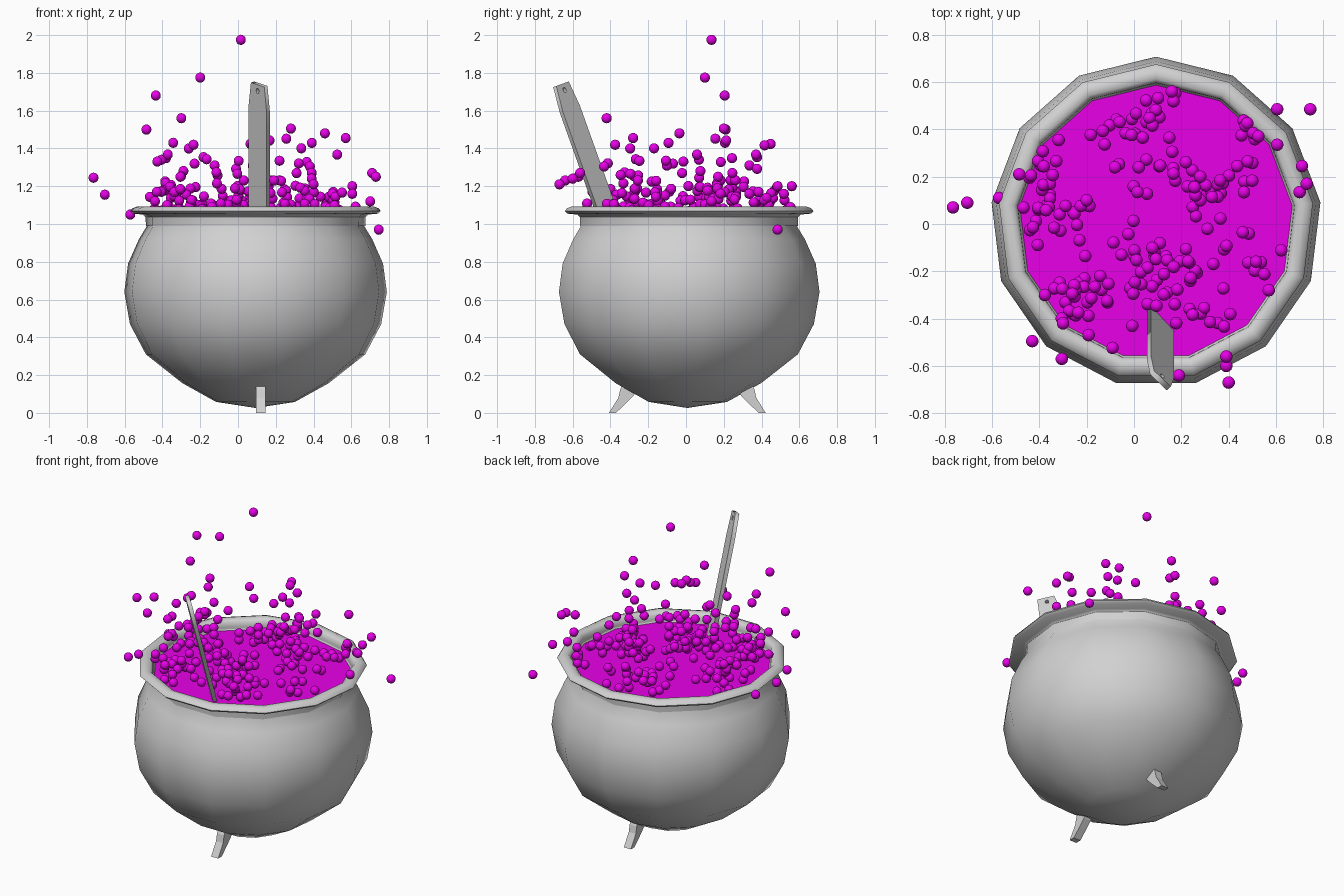
import bpy
import bmesh
import math
import random
from mathutils import Matrix, Vector

if "Cube" in bpy.data.objects:
    bpy.data.objects.remove(bpy.data.objects["Cube"])

CENTRE = Vector((0.093, 0.007, 0))
SIDES = 13
random.seed(7)


def material(name, rgb):
    mat = bpy.data.materials.new(name)
    mat.use_nodes = True
    mat.diffuse_color = (*rgb, 1)
    mat.node_tree.nodes["Principled BSDF"].inputs["Base Color"].default_value = (*rgb, 1)
    return mat


iron = material("iron grey", (0.64, 0.64, 0.64))
magenta = material("magenta brew", (0.8, 0, 0.8))


def finish(name, bm, mat, smooth=None):
    mesh = bpy.data.meshes.new(name)
    bm.to_mesh(mesh)
    bm.free()
    obj = bpy.data.objects.new(name, mesh)
    bpy.context.collection.objects.link(obj)
    mesh.materials.append(mat)
    if smooth:
        bpy.ops.object.select_all(action="DESELECT")
        obj.select_set(True)
        bpy.context.view_layer.objects.active = obj
        bpy.ops.object.shade_smooth_by_angle(angle=math.radians(smooth))
    return obj


def lathe(name, profile, mat, smooth=None):
    """Turn a radius/height profile about the pot's axis."""
    bm = bmesh.new()
    verts = [bm.verts.new((CENTRE.x, CENTRE.y + r, z)) for r, z in profile]
    edges = [bm.edges.new(pair) for pair in zip(verts, verts[1:])]
    bmesh.ops.spin(bm, geom=verts + edges, cent=CENTRE, axis=(0, 0, 1),
                   angle=math.tau, steps=SIDES, use_duplicate=False)
    bmesh.ops.remove_doubles(bm, verts=bm.verts, dist=0.0005)
    bmesh.ops.recalc_face_normals(bm, faces=bm.faces)
    return finish(name, bm, mat, smooth)


# Round pot with flared rim and inner lip
lathe("pot", [
    (0, 0.026), (0.21, 0.058), (0.39, 0.157), (0.585, 0.31), (0.67, 0.47),
    (0.7, 0.64), (0.68, 0.79), (0.622, 0.92), (0.582, 0.985), (0.58, 1.03),
    (0.6, 1.05), (0.655, 1.055), (0.668, 1.068), (0.657, 1.083), (0.632, 1.092),
    (0.606, 1.09), (0.59, 1.075), (0.587, 1.05), (0.585, 0.99)], iron, 60)

# Brew surface
bm = bmesh.new()
bmesh.ops.create_circle(bm, cap_ends=True, segments=SIDES, radius=0.586,
                        matrix=Matrix.Translation(CENTRE + Vector((0, 0, 1.03))))
finish("brew_surface", bm, magenta)

# Curved feet, front and back
foot = [(0.415, 0), (0.378, 0), (0.325, 0.05), (0.285, 0.09), (0.26, 0.14),
        (0.33, 0.17), (0.355, 0.125), (0.365, 0.08)]
for name, side in (("front_foot", -1), ("back_foot", 1)):
    bm = bmesh.new()
    face = bm.faces.new([bm.verts.new((0.095, CENTRE.y + side * y, z)) for y, z in foot])
    solid = bmesh.ops.extrude_face_region(bm, geom=[face])
    moved = [v for v in solid["geom"] if isinstance(v, bmesh.types.BMVert)]
    bmesh.ops.translate(bm, verts=moved, vec=(0.05, 0, 0))
    bmesh.ops.recalc_face_normals(bm, faces=bm.faces)
    finish(name, bm, iron)

# Leaning stirring paddle with clipped top and a hanging hole
axis = Vector((0, -0.336, 0.942)).normalized()
across = Vector((1, -0.94, -0.336)).normalized()
normal = across.cross(axis)
outline = [(-0.068, -0.3), (0.068, -0.3), (0.068, 0.55), (0.05, 0.69), (-0.05, 0.69), (-0.068, 0.55)]
hole = [(0.011 * math.cos(a * math.tau / 8), 0.655 + 0.015 * math.sin(a * math.tau / 8))
        for a in range(8)]
curve = bpy.data.curves.new("stirring_paddle", "CURVE")
curve.dimensions = "2D"
curve.fill_mode = "BOTH"
curve.extrude = 0.012
for loop in (outline, hole):
    spline = curve.splines.new("POLY")
    spline.points.add(len(loop) - 1)
    for point, (u, v) in zip(spline.points, loop):
        point.co = (u, v, 0, 1)
    spline.use_cyclic_u = True
curve.materials.append(iron)
paddle = bpy.data.objects.new("stirring_paddle", curve)
bpy.context.collection.objects.link(paddle)
frame = Matrix((across, axis, normal)).transposed().to_4x4()
paddle.matrix_world = Matrix.Translation((0.112, -0.43, 1.09)) @ frame
bpy.ops.object.select_all(action="DESELECT")
paddle.select_set(True)
bpy.context.view_layer.objects.active = paddle
bpy.ops.object.convert(target="MESH")

# Bubbles flung far from the brew
bubbles = [Vector(p) for p in (
    (0.015, 0.135, 1.975), (-0.2, 0.1, 1.775), (-0.435, 0.205, 1.68),
    (-0.765, 0.07, 1.245), (-0.705, 0.09, 1.155), (0.745, 0.485, 0.97),
    (-0.57, 0.11, 1.05), (-0.3, -0.42, 1.56), (-0.485, 0.21, 1.5),
    (0.605, 0.485, 1.2), (0.605, 0.335, 1.16), (0.71, 0.245, 1.27),
    (0.73, 0.17, 1.25), (0.7, 0.135, 1.12), (0.4, -0.67, 1.21),
    (0.39, -0.6, 1.24), (0.39, -0.56, 1.27), (-0.43, -0.495, 1.17),
    (-0.305, -0.57, 1.25), (0.28, 0.2, 1.505), (0.57, -0.28, 1.455),
    (0.46, -0.035, 1.48), (0.19, -0.64, 1.23), (0.16, 0.56, 1.2))]

# Bubble clusters: centre x, centre y, spread, count, mean rise
clusters = [(-0.34, 0.03, 0.08, 24, 0.13), (-0.27, -0.31, 0.08, 24, 0.13),
            (0.14, -0.21, 0.07, 26, 0.07), (0.33, 0.1, 0.08, 24, 0.1),
            (-0.05, 0.38, 0.07, 16, 0.18), (0.1, 0.52, 0.05, 9, 0.1),
            (0.12, 0.25, 0.09, 10, 0.1), (0.3, -0.38, 0.08, 12, 0.1),
            (0.5, 0.33, 0.07, 9, 0.13), (0.47, -0.15, 0.09, 10, 0.12),
            (-0.4, 0.25, 0.08, 9, 0.16), (-0.08, -0.28, 0.09, 14, 0.12),
            (0, 0, 0.15, 10, 0.1)]
for x, y, spread, count, rise in clusters:
    for _ in range(count):
        spot = Vector((random.gauss(x, spread), random.gauss(y, spread), 0)) - CENTRE
        if spot.length > 0.57:
            spot *= random.uniform(0.45, 0.57) / spot.length
        height = 1.06 + min(random.expovariate(1 / rise), random.uniform(0.25, 0.42))
        bubbles.append(CENTRE + spot + Vector((0, 0, height)))

bm = bmesh.new()
for spot in bubbles:
    bmesh.ops.create_uvsphere(bm, u_segments=14, v_segments=9, radius=0.027,
                              matrix=Matrix.Translation(spot))
finish("bubbles", bm, magenta, 60)
